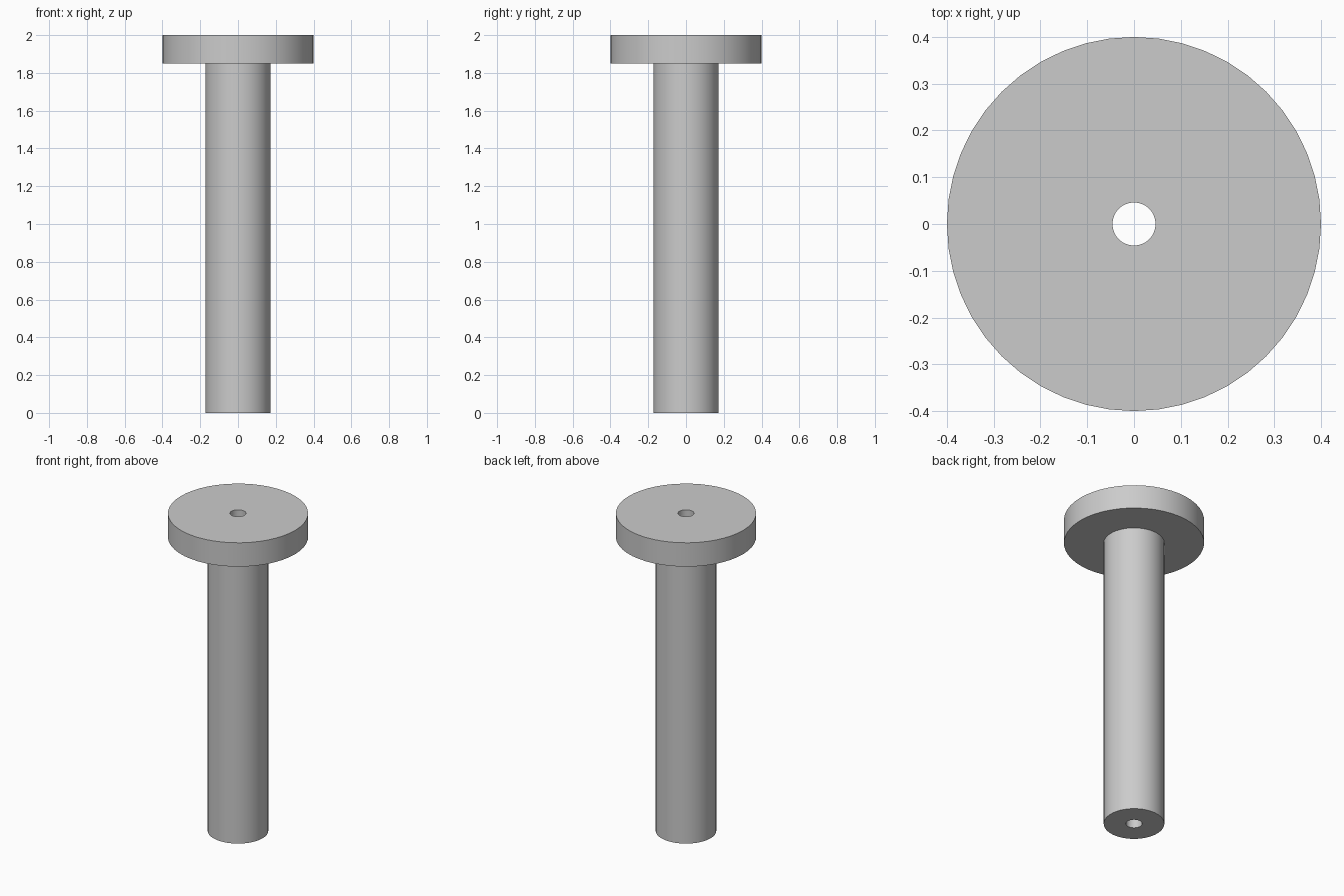
import bpy
import bmesh
import math
from mathutils import Matrix

SEGMENTS = 48
HEAD_R, SHAFT_R, BORE_R = 0.4, 0.173, 0.046
HEAD_BOTTOM, HEIGHT = 1.85, 2.0

cube = bpy.data.objects.get("Cube")
if cube:
    bpy.data.objects.remove(cube, do_unlink=True)

# Plain grey metal
grey = bpy.data.materials.new("light_grey")
grey.use_nodes = True
grey.diffuse_color = (0.6, 0.6, 0.6, 1)
grey.node_tree.nodes["Principled BSDF"].inputs["Base Color"].default_value = grey.diffuse_color


def lathe(name, profile, material):
    """Revolve a closed (radius, height) profile around the z axis."""
    bm = bmesh.new()
    verts = [bm.verts.new((r, 0, z)) for r, z in profile]
    edges = [bm.edges.new((v, verts[i - 1])) for i, v in enumerate(verts)]
    bmesh.ops.spin(bm, geom=verts + edges, cent=(0, 0, 0), axis=(0, 0, 1),
                   angle=math.tau, steps=SEGMENTS, use_merge=True)
    bmesh.ops.remove_doubles(bm, verts=bm.verts, dist=0.0001)
    bmesh.ops.recalc_face_normals(bm, faces=bm.faces)
    mesh = bpy.data.meshes.new(name)
    bm.to_mesh(mesh)
    bm.free()
    mesh.materials.append(material)
    obj = bpy.data.objects.new(name, mesh)
    bpy.context.collection.objects.link(obj)
    bpy.ops.object.select_all(action='DESELECT')
    obj.select_set(True)
    bpy.context.view_layer.objects.active = obj
    bpy.ops.object.shade_smooth_by_angle(angle=math.radians(30))
    return obj


# Shaft and wide flat head in one piece, with a bore right through
lathe("flanged_pin", [
    (BORE_R, 0), (SHAFT_R, 0), (SHAFT_R, HEAD_BOTTOM),
    (HEAD_R, HEAD_BOTTOM), (HEAD_R, HEIGHT), (BORE_R, HEIGHT),
], grey)
